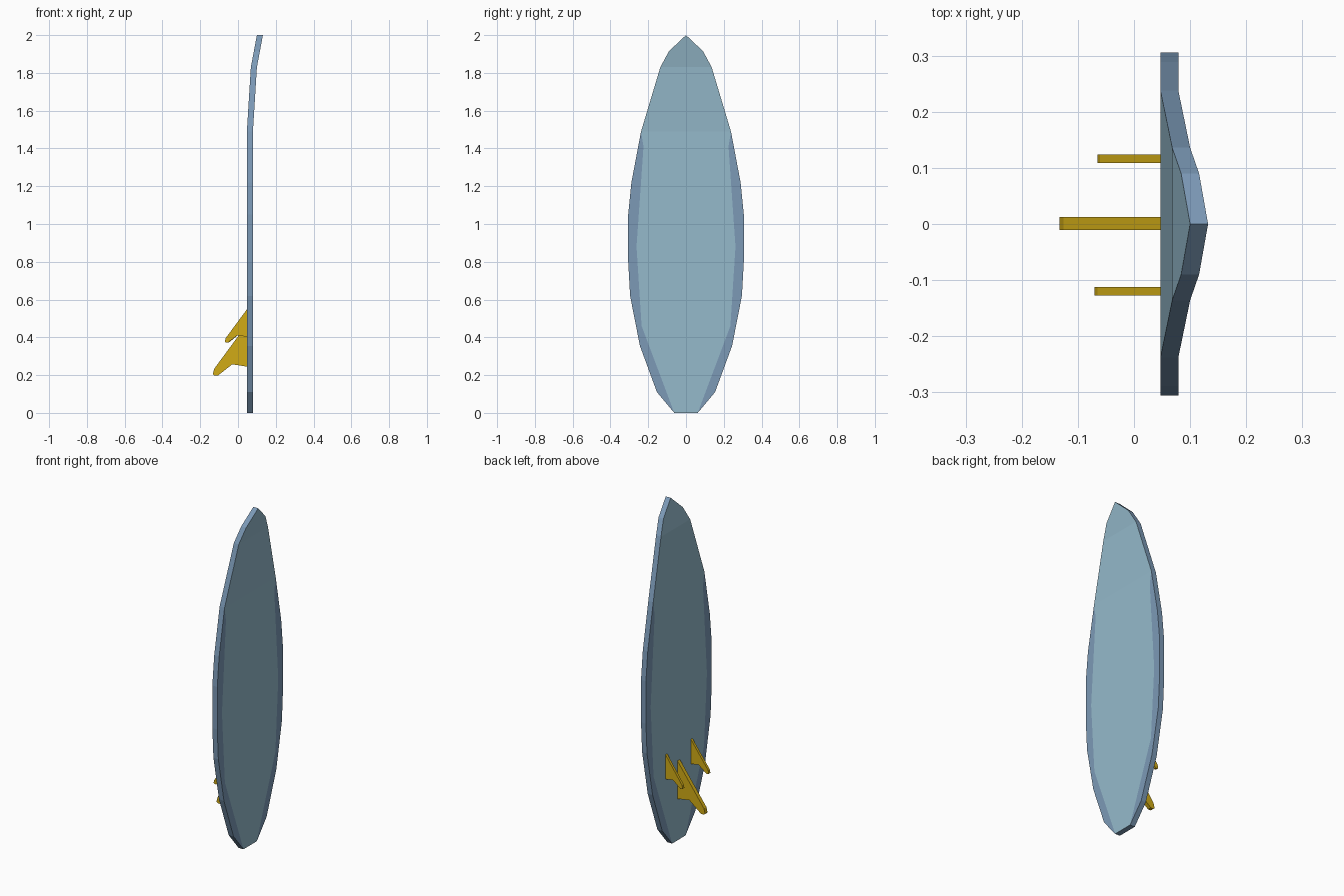
import bpy, bmesh
from mathutils import Vector

if "Cube" in bpy.data.objects:
    bpy.data.objects.remove(bpy.data.objects["Cube"])


def material(name, rgb):
    m = bpy.data.materials.new(name)
    m.diffuse_color = (*rgb, 1)
    m.use_nodes = True
    m.node_tree.nodes["Principled BSDF"].inputs["Base Color"].default_value = m.diffuse_color
    return m


DECK = material("pale blue deck", (0.30, 0.49, 0.60))
RAIL = material("slate blue rail", (0.20, 0.32, 0.47))
FIN = material("mustard fin", (0.64, 0.41, 0.008))


def finish(name, bm, mats):
    bmesh.ops.recalc_face_normals(bm, faces=bm.faces)
    me = bpy.data.meshes.new(name)
    bm.to_mesh(me)
    bm.free()
    ob = bpy.data.objects.new(name, me)
    for m in mats:
        me.materials.append(m)
    bpy.context.collection.objects.link(ob)
    return ob


def lerp(table, z):
    for (z0, v0), (z1, v1) in zip(table, table[1:]):
        if z <= z1:
            return v0 + (v1 - v0) * (z - z0) / (z1 - z0)
    return table[-1][1]


# Board: half widths of the outline and of the pale panel, and rocker, by height
outline = [(0, .062), (.11, .154), (.355, .244), (.62, .296), (.80, .306),
           (1.05, .306), (1.22, .289), (1.49, .238), (1.83, .136),
           (1.915, .09), (2.0, 0)]
panel = [(0, .062), (.46, .235), (.88, .262), (1.41, .225), (1.49, .238)]
rocker = [(0, .047), (1.49, .047), (1.83, .068), (1.915, .084), (2.0, .1)]
THICK = .032

bm = bmesh.new()
cache = {}


def vert(y, z):
    key = (round(y, 4), round(z, 4))
    if key not in cache:
        cache[key] = bm.verts.new((lerp(rocker, z), y, z))
    return cache[key]


def row(z):
    o = lerp(outline, z)
    i = lerp(panel, z) if z < 1.49 else o
    return [vert(y, z) for y in (-o, -i, i, o)]


heights = sorted({z for z, _ in outline + panel})
for za, zb in zip(heights, heights[1:]):
    a, b = row(za), row(zb)
    for k in range(3):
        loop = list(dict.fromkeys((a[k], a[k + 1], b[k + 1], b[k])))
        if len(loop) > 2:
            bm.faces.new(loop).material_index = 0 if k == 1 else 1

# Thicken the sheet, then colour the edge walls as rail
ext = bmesh.ops.extrude_face_region(bm, geom=bm.faces[:], use_keep_orig=True)
bmesh.ops.translate(bm, vec=(THICK, 0, 0),
                    verts=[g for g in ext["geom"] if isinstance(g, bmesh.types.BMVert)])
bm.normal_update()
for f in bm.faces:
    if abs(f.normal.x) < .5:
        f.material_index = 1
finish("board", bm, [DECK, RAIL])

# Fins: one swept profile (x, z) from the root, scaled for the centre fin
profile = [(.004, .148), (0, .145), (-.112, -.007), (-.117, -.026), (-.112, -.031),
           (-.1, -.031), (-.05, .008), (0, 0), (.004, 0)]


def fin(name, y, z, scale, thick, depth=1):
    bm = bmesh.new()
    face = bm.faces.new([bm.verts.new((.047 + px * scale * depth, y - thick / 2, z + pz * scale))
                         for px, pz in profile])
    ext = bmesh.ops.extrude_face_region(bm, geom=[face], use_keep_orig=True)
    bmesh.ops.translate(bm, vec=Vector((0, thick, 0)),
                        verts=[g for g in ext["geom"] if isinstance(g, bmesh.types.BMVert)])
    finish(name, bm, [FIN])


fin("centre_fin", .001, .245, 1.54, .023)
fin("left_fin", .116, .403, 1, .015, .96)
fin("right_fin", -.12, .403, 1, .015)
